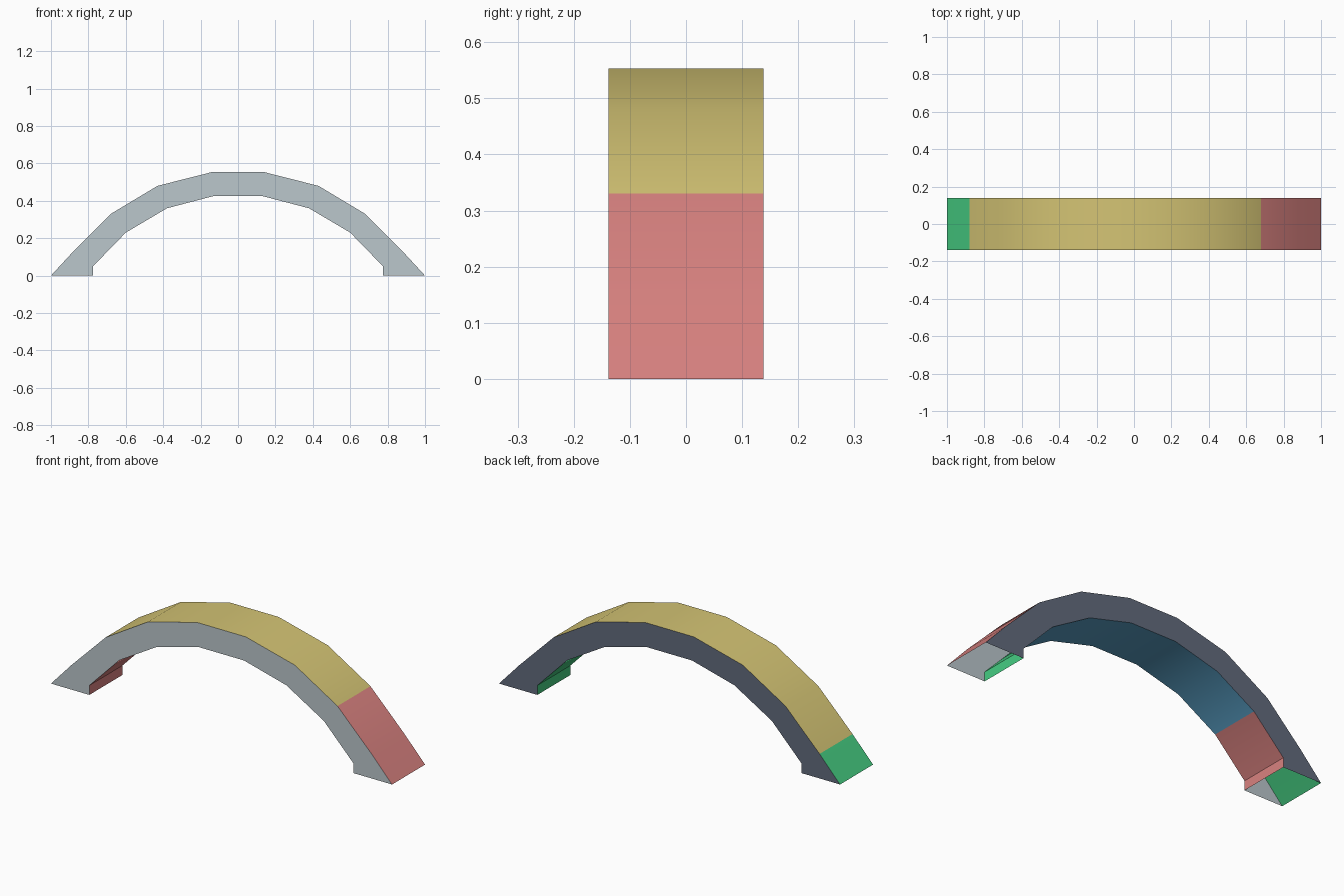
import bpy
import bmesh
import math

if "Cube" in bpy.data.objects:
    bpy.data.objects.remove(bpy.data.objects["Cube"])

HALF_DEPTH = 0.138


def material(name, rgb):
    # sRGB 0-255 to linear
    lin = [(c / 255 / 12.92) if c < 11 else ((c / 255 + 0.055) / 1.055) ** 2.4 for c in rgb]
    m = bpy.data.materials.new(name)
    m.diffuse_color = (*lin, 1.0)
    m.use_nodes = True
    m.node_tree.nodes["Principled BSDF"].inputs["Base Color"].default_value = m.diffuse_color
    return m


MATS = [
    material("pale_grey_front", (187, 199, 204)),
    material("slate_back", (98, 107, 125)),
    material("sand_top", (212, 196, 116)),
    material("blue_underside", (90, 160, 198)),
    material("red_right", (217, 130, 128)),
    material("green_left", (70, 205, 130)),
]
FRONT, BACK, TOP, UNDER, RIGHT, LEFT = range(6)


def colour_for(n):
    # each face takes the colour of the direction it looks towards
    if abs(n.y) > 0.9:
        return FRONT if n.y < 0 else BACK
    if n.x > 0.69:
        return RIGHT
    if n.x < -0.71:
        return LEFT
    return TOP if n.z > 0 else UNDER


# right half of the arch profile, mirrored to make the closed outline
outer = [(1.0, 0.0), (0.88, 0.13), (0.68, 0.33), (0.43, 0.48), (0.142, 0.553)]
inner = [(0.775, 0.0), (0.775, 0.05), (0.60, 0.23), (0.38, 0.36), (0.132, 0.425)]


def span(half):
    return half + [(-x, z) for x, z in reversed(half)]


outline = span(outer) + list(reversed(span(inner)))
feet_edges = {len(outline) // 2 - 1, len(outline) - 1}

# hollow arch: front, back, outer and inner skins, feet left open
bm = bmesh.new()
f = [bm.verts.new((x, -HALF_DEPTH, z)) for x, z in outline]
b = [bm.verts.new((x, HALF_DEPTH, z)) for x, z in outline]
bm.faces.new(f)
bm.faces.new(list(reversed(b)))
for i in range(len(outline)):
    if i not in feet_edges:
        j = (i + 1) % len(outline)
        bm.faces.new((f[j], f[i], b[i], b[j]))
bm.normal_update()
for face in bm.faces:
    face.material_index = colour_for(face.normal)

mesh = bpy.data.meshes.new("arch")
bm.to_mesh(mesh)
bm.free()
for m in MATS:
    mesh.materials.append(m)
arch = bpy.data.objects.new("arch", mesh)
bpy.context.collection.objects.link(arch)

# smooth along the curve, crisp at the rims and feet
bpy.context.view_layer.objects.active = arch
arch.select_set(True)
bpy.ops.object.shade_smooth_by_angle(angle=math.radians(35))
